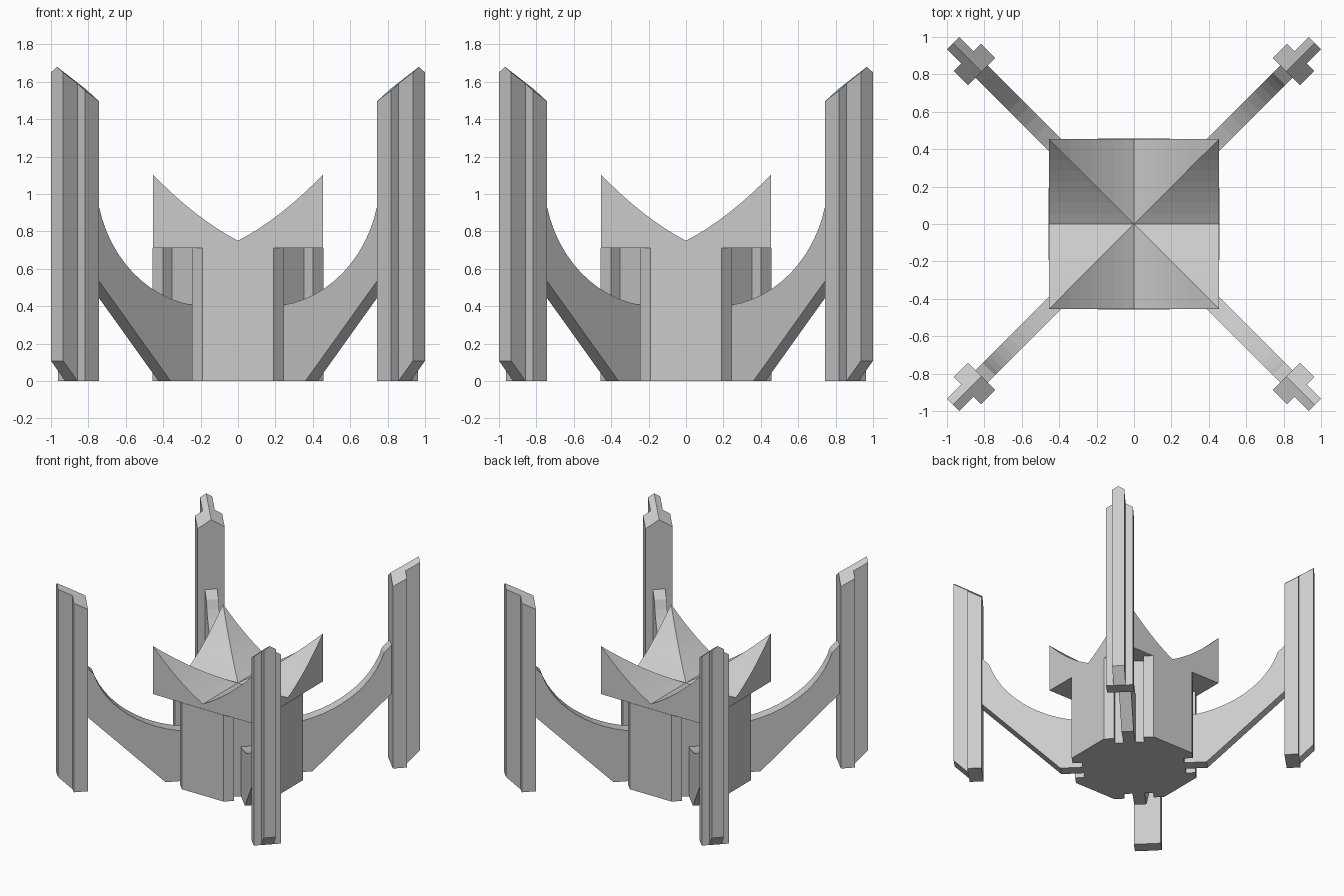
import bpy, bmesh, math
from mathutils import Matrix, Vector

cube = bpy.data.objects.get("Cube")
if cube:
    bpy.data.objects.remove(cube)

# One plain grey for everything
GREY = (0.6, 0.6, 0.6, 1.0)
mat = bpy.data.materials.new("plain grey")
mat.use_nodes = True
mat.diffuse_color = GREY
mat.node_tree.nodes["Principled BSDF"].inputs["Base Color"].default_value = GREY


def finish(bm, name, turn=0.0):
    bmesh.ops.remove_doubles(bm, verts=bm.verts, dist=0.0005)
    bmesh.ops.recalc_face_normals(bm, faces=bm.faces)
    bm.transform(Matrix.Rotation(turn, 4, 'Z'))
    mesh = bpy.data.meshes.new(name)
    bm.to_mesh(mesh)
    bm.free()
    mesh.materials.append(mat)
    obj = bpy.data.objects.new(name, mesh)
    bpy.context.collection.objects.link(obj)
    return obj


def prism(points, offset):
    """Extrude a flat outline along an offset vector."""
    bm = bmesh.new()
    face = bm.faces.new([bm.verts.new(p) for p in points])
    new = bmesh.ops.extrude_face_region(bm, geom=[face])["geom"]
    verts = [g for g in new if isinstance(g, bmesh.types.BMVert)]
    bmesh.ops.translate(bm, verts=verts, vec=offset)
    if not face.is_valid or face not in bm.faces[:]:
        bm.faces.new([v for v in bm.verts if v not in verts])
    bmesh.ops.recalc_face_normals(bm, faces=bm.faces)
    return bm


def slice_off(bm, point, normal):
    """Cut away everything on the normal side and cap the cut."""
    geom = bm.verts[:] + bm.edges[:] + bm.faces[:]
    cut = bmesh.ops.bisect_plane(bm, geom=geom, plane_co=point,
                                 plane_no=normal, clear_outer=True)["geom_cut"]
    edges = [e for e in cut if isinstance(e, bmesh.types.BMEdge)]
    bmesh.ops.holes_fill(bm, edges=edges, sides=0)


# Central body: octagon with a stepped notch in each chamfered corner
BODY, LEDGE = 0.457, 0.71
corner = [(0.19, -BODY), (0.245, -0.402), (0.195, -0.352),
          (0.352, -0.195), (0.402, -0.245), (BODY, -0.19)]
outline = []
for k in range(4):
    rot = Matrix.Rotation(k * math.pi / 2, 3, 'Z')
    outline += [rot @ Vector((x, y, 0)) for x, y in corner]
finish(prism(outline, (0, 0, LEDGE)), "central_body")

# Square crown: four swept-up corners with valleys along both axes
HALF, STEPS = 0.454, 8


def crown_height(t):
    return 0.75 + 0.52 * t + 0.57 * t * t


bm = bmesh.new()
for sx in (1, -1):
    for sy in (1, -1):
        for swap in (False, True):
            def add(points):
                verts = []
                for x, y, z in points:
                    x, y = (y, x) if swap else (x, y)
                    verts.append(bm.verts.new((sx * x, sy * y, z)))
                bm.faces.new(verts)
            for i in range(STEPS):
                a, b = HALF * i / STEPS, HALF * (i + 1) / STEPS
                za, zb = crown_height(a), crown_height(b)
                for pa, pb in ((za, zb), (LEDGE, LEDGE)):
                    strip = [(a, a, pa), (a, HALF, pa), (b, HALF, pb)]
                    if i < STEPS - 1:
                        strip.append((b, b, pb))
                    add(strip)
                add([(a, HALF, za), (b, HALF, zb),
                     (b, HALF, LEDGE), (a, HALF, LEDGE)])
finish(bm, "crown")

# Four diagonal arms, each a curved fin carrying an upright pillar
FIN, WIDE = 0.046, 0.1025
INNER, STEP, OUTER = 1.153, 1.259, 1.368
PEAK = Vector((OUTER, 0, 1.68))


def gabled_post(u0, u1, half):
    """Upright post with a sloping gabled top."""
    base = [(u0, -half, 0), (u1, -half, 0), (u1, half, 0), (u0, half, 0)]
    post = prism(base, (0, 0, 2))
    for side in (1, -1):
        slice_off(post, PEAK, Vector((-0.55, side * 0.65, 1)).normalized())
    return post


names = ("back_left", "back_right", "front_right", "front_left")
for k, name in enumerate(names):
    turn = math.pi / 4 + k * math.pi / 2

    # Fin with elliptical upper edge and straight sloping lower edge
    profile = [(0.36, 0), (0.556, 0), (INNER, 0.59)]
    for i in range(13):
        ang = math.radians(76 - i * 68 / 12)
        profile.append((0.272 + 0.85 * math.sin(ang), 1.1 - 0.7 * math.cos(ang)))
    profile.insert(3, (INNER, 0.99))
    profile.append((0.36, 0.405))
    fin = prism([(u, -FIN, z) for u, z in profile], (0, 2 * FIN, 0))
    finish(fin, name + "_fin", turn)

    # Pillar body and its outer rib with an angled foot
    finish(gabled_post(INNER, STEP, WIDE), name + "_pillar", turn)
    rib = gabled_post(STEP, OUTER, FIN)
    slice_off(rib, Vector((STEP + 0.001, 0, 0)), Vector((1, 0, -1)).normalized())
    finish(rib, name + "_rib", turn)
